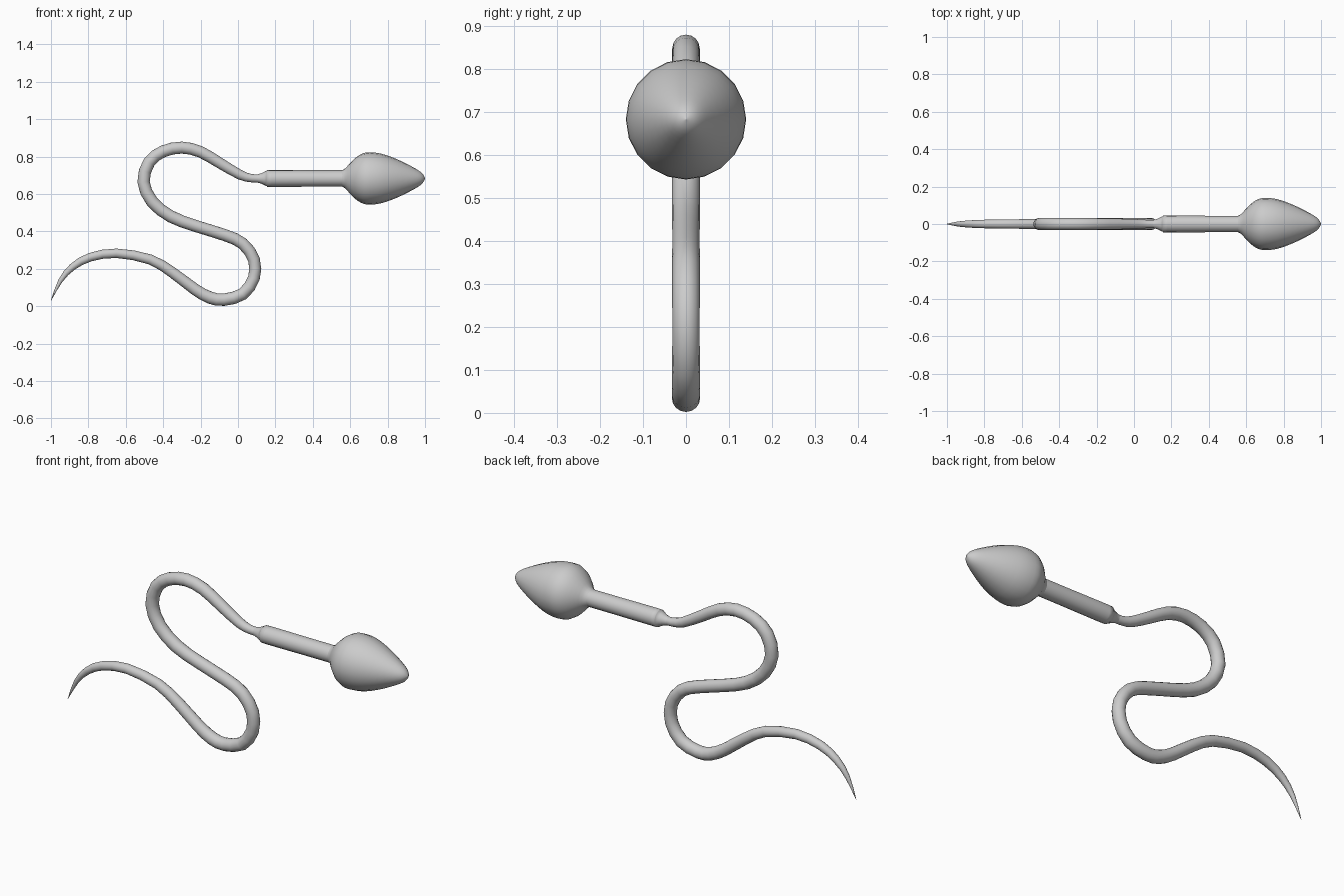
import bpy, bmesh, math
from mathutils import Vector

if "Cube" in bpy.data.objects:
    bpy.data.objects.remove(bpy.data.objects["Cube"])


def smooth_path(pts, steps):
    """Catmull-Rom resampling of (x, z, radius) points."""
    v = [Vector(p) for p in pts]
    v = [2 * v[0] - v[1]] + v + [2 * v[-1] - v[-2]]
    out = []
    for a, b, c, d in zip(v, v[1:], v[2:], v[3:]):
        for i in range(steps):
            t = i / steps
            out.append(0.5 * (2 * b + (c - a) * t + (2 * a - 5 * b + 4 * c - d) * t * t
                              + (3 * b - a - 3 * c + d) * t ** 3))
    return out + [v[-2]]


def sweep(name, pts, sides, steps):
    """Round tube of varying radius along a path in the XZ plane."""
    path = smooth_path(pts, steps)
    bm = bmesh.new()
    rings = []
    for i, p in enumerate(path):
        q = path[min(i + 1, len(path) - 1)] - path[max(i - 1, 0)]
        n = Vector((-q.y, 0, q.x)).normalized()
        c = Vector((p.x, 0, p.y))
        r = max(p.z, 0.001)
        angles = [2 * math.pi * k / sides for k in range(sides)]
        rings.append([bm.verts.new(c + r * (math.cos(a) * n + math.sin(a) * Vector((0, 1, 0))))
                      for a in angles])
    for r0, r1 in zip(rings, rings[1:]):
        for k in range(sides):
            m = (k + 1) % sides
            bm.faces.new((r0[k], r0[m], r1[m], r1[k]))
    bm.faces.new(rings[0])
    bm.faces.new(rings[-1])
    bmesh.ops.recalc_face_normals(bm, faces=bm.faces)
    for f in bm.faces:
        f.smooth = len(f.verts) == 4
    me = bpy.data.meshes.new(name)
    bm.to_mesh(me)
    bm.free()
    ob = bpy.data.objects.new(name, me)
    bpy.context.collection.objects.link(ob)
    return ob


# Winding tail, from the pointed tip to the thin neck
sweep("tail", [
    (-1, .03, .001), (-.95, .135, .012), (-.885, .21, .019), (-.79, .262, .023),
    (-.65, .283, .025), (-.47, .25, .027), (-.35, .18, .029), (-.23, .09, .031),
    (-.15, .046, .033), (-.075, .035, .033), (.025, .065, .033), (.085, .15, .032),
    (.085, .25, .032), (.025, .335, .032), (-.07, .38, .032), (-.23, .43, .032),
    (-.36, .48, .033), (-.46, .56, .033), (-.505, .665, .033), (-.475, .77, .033),
    (-.40, .828, .032), (-.30, .848, .032), (-.20, .825, .031), (-.095, .764, .029),
    (.01, .703, .026), (.075, .684, .022), (.16, .683, .022)], 16, 2)

# Thicker straight middle section
Z = .683
sweep("middle_section", [(x, Z, r) for x, r in [
    (.10, .021), (.125, .028), (.155, .042), (.18, .045), (.40, .044), (.60, .044)]], 16, 2)

# Teardrop head
sweep("head", [(x, Z, r) for x, r in [
    (.555, .043), (.575, .055), (.60, .083), (.635, .116), (.67, .135), (.705, .14),
    (.76, .134), (.82, .115), (.88, .089), (.94, .058), (.975, .036), (.992, .018),
    (1, .001)]], 20, 2)
